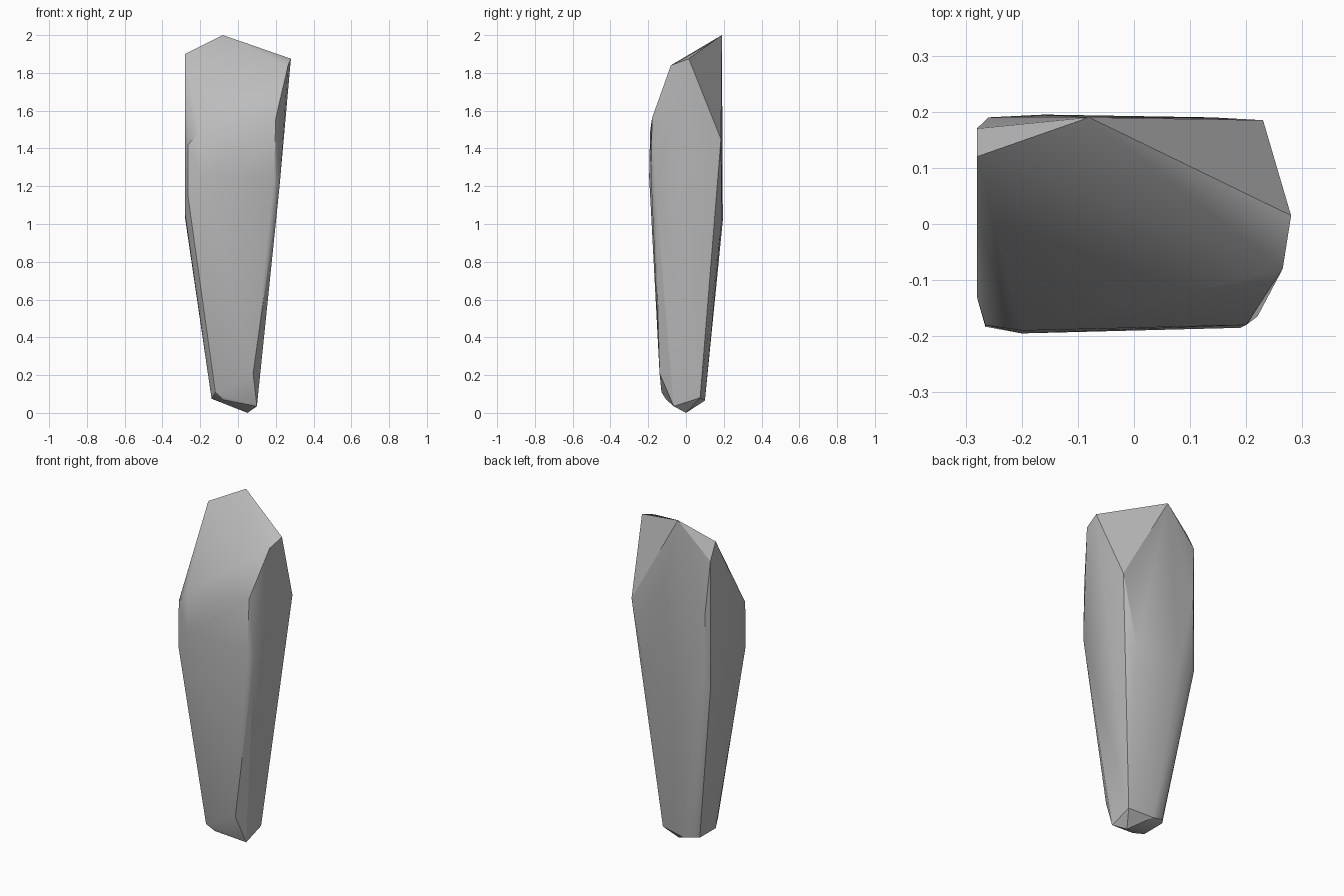
import bpy
import bmesh

cube = bpy.data.objects.get("Cube")
if cube:
    bpy.data.objects.remove(cube, do_unlink=True)

# Plain grey stone
stone = bpy.data.materials.new("grey_stone")
stone.use_nodes = True
grey = (0.5, 0.5, 0.5, 1)
stone.diffuse_color = grey
stone.node_tree.nodes["Principled BSDF"].inputs["Base Color"].default_value = grey

# Corners of the chiselled shard, level by level
crown = [(-0.08, 0.19, 2.0), (0.28, 0.015, 1.875), (0.265, -0.08, 1.84),
         (-0.28, 0.12, 1.9), (-0.28, 0.17, 1.8)]
shoulder = [(-0.2, -0.19, 1.49), (0.2, -0.18, 1.56), (0.23, 0.185, 1.45),
            (-0.265, -0.18, 1.42), (-0.28, -0.13, 1.46), (-0.26, 0.19, 1.5)]
waist = [(-0.2, -0.195, 1.25), (0.19, -0.185, 1.25), (0.22, -0.165, 1.2),
         (-0.28, -0.13, 1.05), (-0.28, 0.17, 1.03), (-0.265, -0.183, 1.15),
         (-0.16, 0.195, 1.02), (0.14, 0.19, 1.03), (-0.25, 0.19, 1.05)]
foot = [(0.08, -0.14, 0.21), (-0.12, -0.13, 0.11), (-0.08, -0.105, 0.07),
        (-0.14, -0.08, 0.075), (-0.14, 0.07, 0.075), (-0.12, 0.095, 0.08),
        (-0.05, 0.1, 0.065), (0.1, 0.075, 0.08), (0.1, -0.065, 0.035),
        (0.05, 0.0, 0.0)]

# Wrap the corners in one convex faceted shell
bm = bmesh.new()
for corner in crown + shoulder + waist + foot:
    bm.verts.new(corner)
hull = bmesh.ops.convex_hull(bm, input=bm.verts[:])
loose = [v for v in bm.verts if not v.link_faces]
bmesh.ops.delete(bm, geom=loose, context='VERTS')
bmesh.ops.recalc_face_normals(bm, faces=bm.faces[:])

mesh = bpy.data.meshes.new("stone_shard")
bm.to_mesh(mesh)
bm.free()
mesh.materials.append(stone)
shard = bpy.data.objects.new("stone_shard", mesh)
bpy.context.collection.objects.link(shard)

# Soft blends across shallow facets, crisp hard ridges
bpy.ops.object.select_all(action='DESELECT')
shard.select_set(True)
bpy.context.view_layer.objects.active = shard
bpy.ops.object.shade_smooth_by_angle(angle=0.5)
